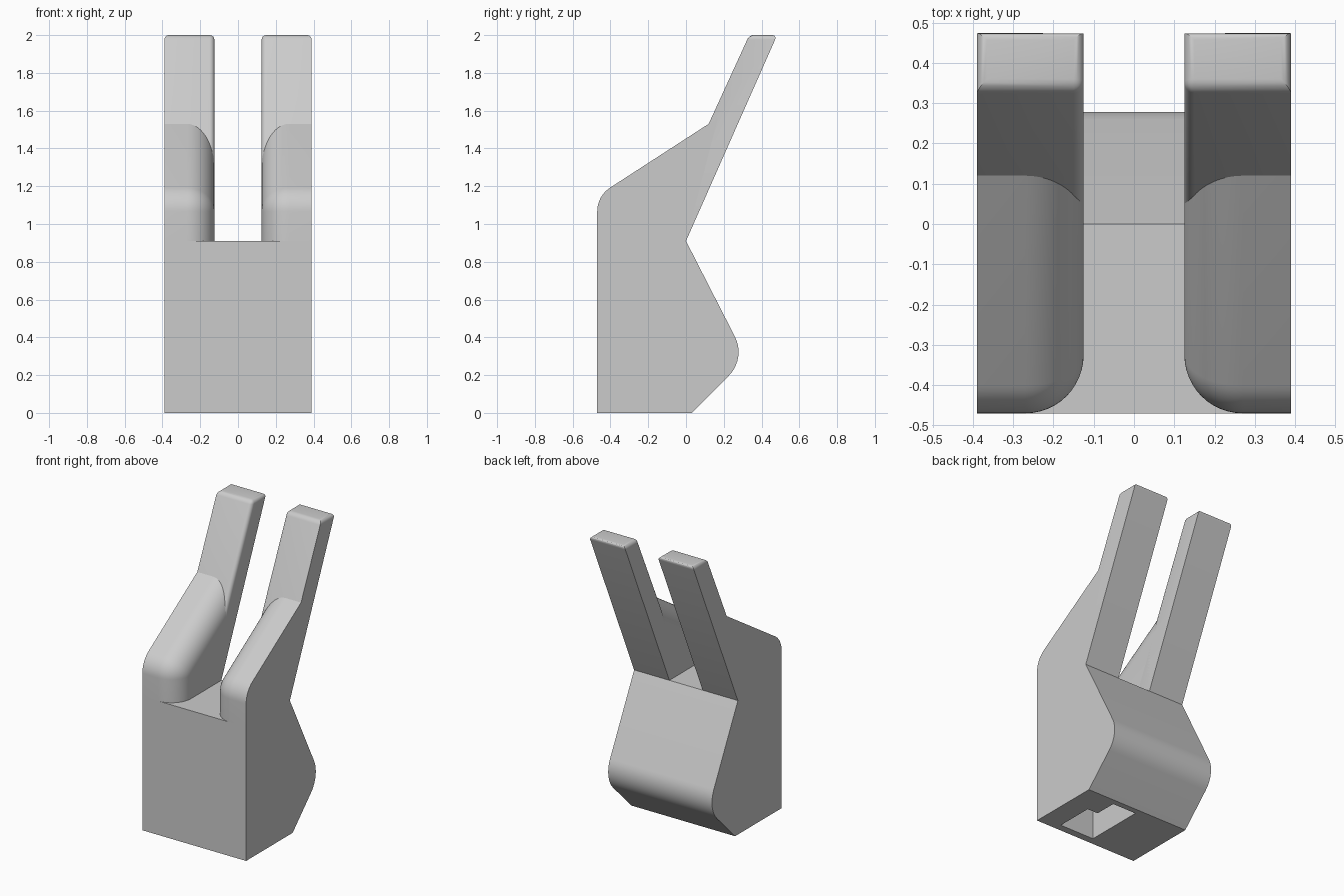
import bpy, bmesh, math
from mathutils import Vector

cube = bpy.data.objects.get("Cube")
if cube:
    bpy.data.objects.remove(cube, do_unlink=True)

grey = bpy.data.materials.new("plain grey")
grey.use_nodes = True
GREY = (0.6, 0.6, 0.6, 1)
grey.diffuse_color = GREY
grey.node_tree.nodes["Principled BSDF"].inputs["Base Color"].default_value = GREY

HALF = 0.39      # half width of the whole stand
GAP = 0.125      # half width of the slot between the arms
SEAT = 0.91      # height of the slot floor
FILLET = 0.145   # large rounding on the inner edge of each cheek


def round_corner(a, b, c, radius, steps=10):
    """Arc points replacing corner b of the path a-b-c."""
    a, b, c = Vector(a), Vector(b), Vector(c)
    u, v = (a - b).normalized(), (c - b).normalized()
    half = u.angle(v) / 2
    centre = b + (u + v).normalized() * radius / math.sin(half)
    start = b + u * radius / math.tan(half) - centre
    end = b + v * radius / math.tan(half) - centre
    sweep = math.pi - 2 * half
    return [tuple(centre + (start * math.sin(sweep * (1 - i / steps))
                            + end * math.sin(sweep * i / steps)) / math.sin(sweep))
            for i in range(steps + 1)]


def loft(sections):
    """Skin a list of (x, yz outline) sections and cap both ends."""
    bm = bmesh.new()
    rings = [[bm.verts.new((x, y, z)) for y, z in outline] for x, outline in sections]
    for r, s in zip(rings, rings[1:]):
        for i in range(len(r)):
            j = (i + 1) % len(r)
            bm.faces.new((r[i], r[j], s[j], s[i]))
    bm.faces.new(rings[0])
    bm.faces.new(rings[-1])
    bmesh.ops.recalc_face_normals(bm, faces=bm.faces)
    return bm


def finish(bm, name, mirror=False):
    if mirror:
        bmesh.ops.scale(bm, vec=(-1, 1, 1), verts=bm.verts)
        bmesh.ops.reverse_faces(bm, faces=bm.faces)
    mesh = bpy.data.meshes.new(name)
    bm.to_mesh(mesh)
    bm.free()
    obj = bpy.data.objects.new(name, mesh)
    bpy.context.collection.objects.link(obj)
    mesh.materials.append(grey)
    return obj


def smooth(obj):
    bpy.ops.object.select_all(action="DESELECT")
    obj.select_set(True)
    bpy.context.view_layer.objects.active = obj
    bpy.ops.object.shade_smooth_by_angle(angle=math.radians(25))


# Base block with a rounded bulge at the back
foot, waist = (0.03, 0), (0, SEAT)
outline = [(-0.47, 0), foot, *round_corner(foot, (0.318, 0.288), waist, 0.179), waist, (-0.47, SEAT)]
base = finish(loft([(-HALF, outline), (HALF, outline)]), "base_block")

# Stepped socket in the underside: wide at the front, narrower behind
socket_plan = [(-0.02, -0.42), (0.24, -0.42), (0.24, -0.16), (0.16, -0.16), (0.16, -0.01), (-0.02, -0.01)]
bm = bmesh.new()
floor = bm.faces.new([bm.verts.new((x, y, -0.1)) for x, y in socket_plan])
top = bmesh.ops.extrude_face_region(bm, geom=[floor])["geom"]
bmesh.ops.translate(bm, vec=(0, 0, 0.3), verts=[v for v in top if isinstance(v, bmesh.types.BMVert)])
bmesh.ops.recalc_face_normals(bm, faces=bm.faces)
cutter = finish(bm, "socket_cutter")
cutter.hide_render = True
cut = base.modifiers.new("socket", "BOOLEAN")
cut.operation, cut.object, cut.solver = "DIFFERENCE", cutter, "EXACT"
bpy.context.view_layer.objects.active = base
bpy.ops.object.modifier_apply(modifier=cut.name)
bpy.data.objects.remove(cutter, do_unlink=True)
smooth(base)


def cheek_outline(inset):
    """Cheek side profile, with its front and sloping top moved inwards."""
    slope = 0.647
    drop = inset * math.hypot(1, slope)
    front = -0.47 + inset

    def top(y):
        return 1.53 - drop + slope * (y - 0.12)
    start, end = (front, SEAT), (0.17, top(0.17))
    corner = round_corner(start, (front, top(front)), end, 0.15 - inset)
    return [start, *corner, end, waist]


def cheek():
    sections = []
    for i in range(13):
        a = math.pi / 2 * i / 12
        sections.append((GAP + FILLET * (1 - math.cos(a)), cheek_outline(FILLET * (1 - math.sin(a)))))
    sections.append((HALF, cheek_outline(0)))
    return loft(sections)


def prong():
    side = [waist, (0.482, 2), (0.335, 2), (0.12, 1.53), (-0.16, SEAT)]
    bm = loft([(GAP, side), (HALF, side)])
    edges = []
    for e in bm.edges:
        p, q = (v.co for v in e.verts)
        at_tip = p.z > 1.99 and q.z > 1.99
        inner_front = all(v.x < GAP + 0.01 and v.y < v.z * 0.455 - 0.55 for v in (p, q))
        if at_tip or inner_front:
            edges.append(e)
    bmesh.ops.bevel(bm, geom=edges, offset=0.025, segments=5, profile=0.5, affect="EDGES")
    return bm


# Cheeks and raked prongs on both sides
for name, mirror in (("left", False), ("right", True)):
    smooth(finish(cheek(), name + "_cheek", mirror))
    smooth(finish(prong(), name + "_prong", mirror))
